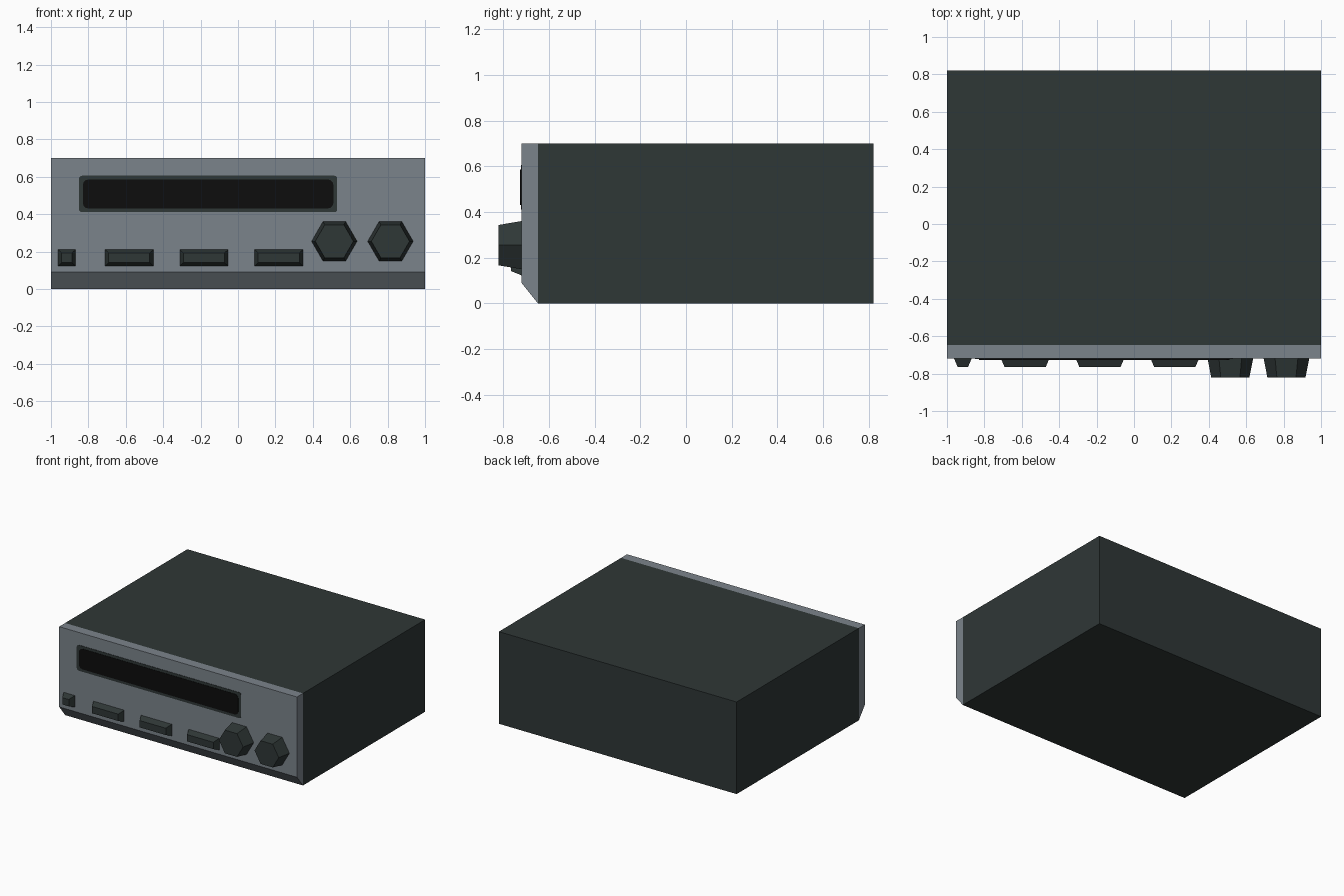
import bpy, bmesh, math

if "Cube" in bpy.data.objects:
    bpy.data.objects.remove(bpy.data.objects["Cube"])

def material(name, rgb):
    m = bpy.data.materials.new(name)
    m.diffuse_color = (*rgb, 1)
    m.use_nodes = True
    m.node_tree.nodes["Principled BSDF"].inputs["Base Color"].default_value = m.diffuse_color
    return m

DARK = material("dark_casing", (0.028, 0.038, 0.037))
GREY = material("grey_panel", (0.198, 0.229, 0.258))
BLACK = material("black_screen", (0.004, 0.004, 0.004))

def loft(name, rings, mat):
    """Closed solid through rings of equal point count."""
    bm = bmesh.new()
    vs = [[bm.verts.new(p) for p in r] for r in rings]
    n = len(vs[0])
    for a, b in zip(vs, vs[1:]):
        for i in range(n):
            bm.faces.new((a[i], a[(i + 1) % n], b[(i + 1) % n], b[i]))
    bm.faces.new(vs[0])
    bm.faces.new(vs[-1])
    bmesh.ops.recalc_face_normals(bm, faces=bm.faces)
    me = bpy.data.meshes.new(name)
    bm.to_mesh(me)
    bm.free()
    me.materials.append(mat)
    ob = bpy.data.objects.new(name, me)
    bpy.context.collection.objects.link(ob)
    return ob

def rect(cx, cz, w, h, y):
    return [(cx + sx * w / 2, y, cz + sz * h / 2)
            for sx, sz in ((-1, -1), (1, -1), (1, 1), (-1, 1))]

def round_rect(cx, cz, w, h, r, y, seg=3):
    pts = []
    for k, (sx, sz) in enumerate(((1, 1), (-1, 1), (-1, -1), (1, -1))):
        for i in range(seg + 1):
            a = math.pi / 2 * (k + i / seg)
            pts.append((cx + sx * (w / 2 - r) + r * math.cos(a), y,
                        cz + sz * (h / 2 - r) + r * math.sin(a)))
    return pts

def hexagon(cx, cz, r, y):
    return [(cx + r * math.cos(i * math.pi / 3), y, cz + r * math.sin(i * math.pi / 3))
            for i in range(6)]

FRONT = -0.72

# Casing
loft("casing", [rect(0, 0.35, 2, 0.7, -0.648), rect(0, 0.35, 2, 0.7, 0.82)], DARK)

# Front panel with chamfered lower edge
profile = [(-0.648, 0), (FRONT, 0.09), (FRONT, 0.7), (-0.648, 0.7)]
loft("front_panel", [[(x, y, z) for y, z in profile] for x in (-1, 1)], GREY)

# Display: dark surround and black screen plate
loft("display_surround", [round_rect(-0.16, 0.508, 1.38, 0.195, 0.015, y)
                          for y in (FRONT + 0.002, FRONT - 0.003)], DARK)
loft("display_screen", [round_rect(-0.16, 0.508, 1.34, 0.155, 0.03, y)
                        for y in (FRONT, FRONT - 0.006)], BLACK)

# Tapered push buttons
for i, (cx, w) in enumerate(((-0.915, 0.095), (-0.582, 0.26), (-0.182, 0.26), (0.218, 0.26))):
    loft(f"button_{i + 1}", [rect(cx, 0.167, w, 0.09, FRONT + 0.002),
                             rect(cx, 0.167, w - 0.04, 0.052, -0.765)], DARK)

# Hexagonal tapered knobs
for i, cx in enumerate((0.515, 0.815)):
    loft(f"knob_{i + 1}", [hexagon(cx, 0.255, 0.122, FRONT + 0.002),
                           hexagon(cx, 0.255, 0.102, -0.82)], DARK)
